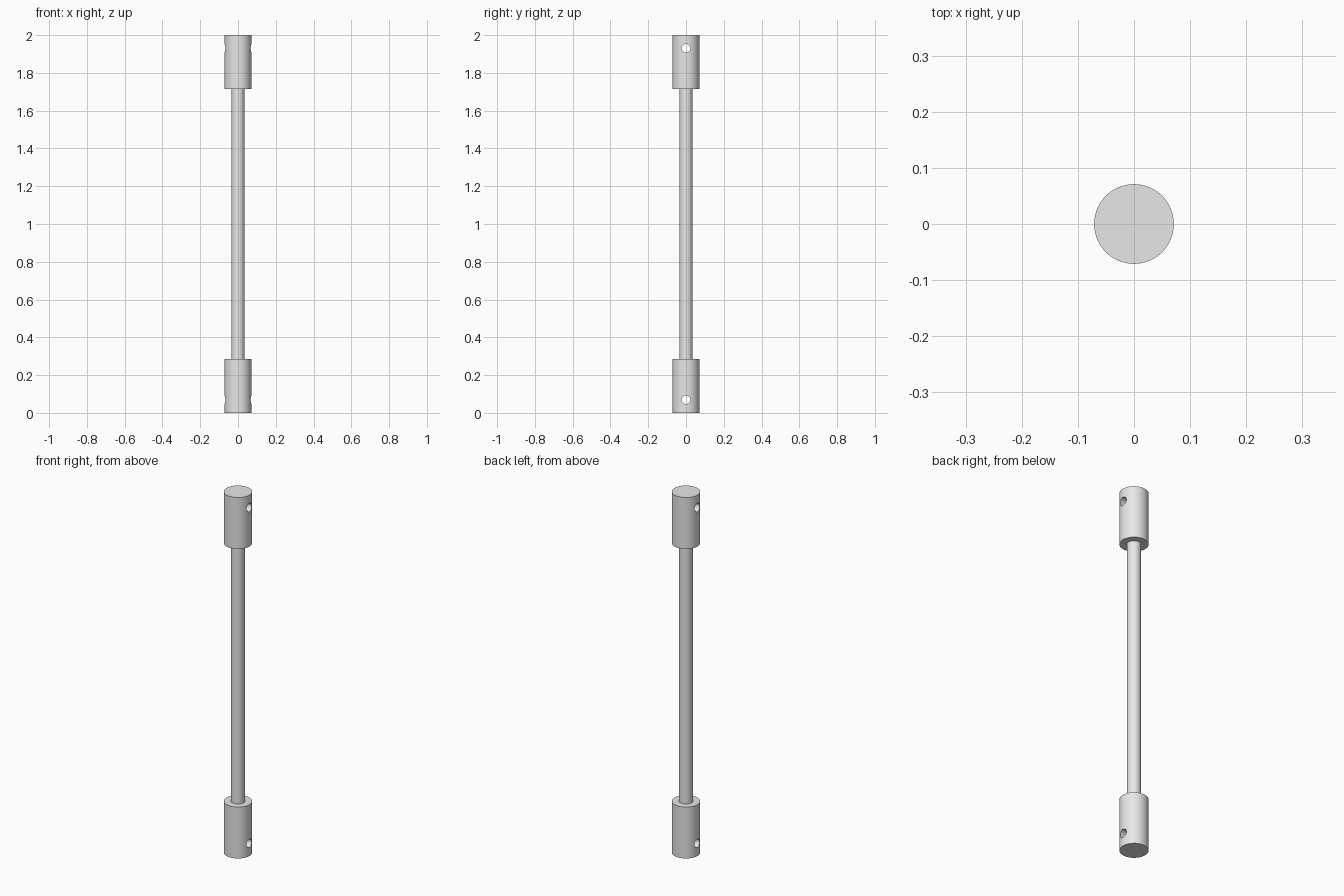
import bpy
import math

cube = bpy.data.objects.get("Cube")
if cube:
    bpy.data.objects.remove(cube, do_unlink=True)

COLLAR_R, COLLAR_H = 0.071, 0.285
ROD_R, HOLE_R, HOLE_Z = 0.035, 0.023, 0.07
HEIGHT = 2.0

# Plain light grey metal
grey = bpy.data.materials.new("light grey metal")
grey.use_nodes = True
grey.diffuse_color = (0.8, 0.8, 0.8, 1)
grey.node_tree.nodes["Principled BSDF"].inputs["Base Color"].default_value = grey.diffuse_color


def cylinder(name, radius, depth, z, turn=0.0, sides=64):
    bpy.ops.mesh.primitive_cylinder_add(vertices=sides, radius=radius, depth=depth,
                                        location=(0, 0, z), rotation=(0, turn, 0))
    obj = bpy.context.object
    obj.name = name
    obj.data.materials.append(grey)
    return obj


def smooth(obj):
    bpy.ops.object.select_all(action="DESELECT")
    obj.select_set(True)
    bpy.context.view_layer.objects.active = obj
    bpy.ops.object.shade_smooth_by_angle(angle=math.radians(30))


# Thin rod, seated slightly inside both collars
rod = cylinder("rod", ROD_R, HEIGHT - 2 * COLLAR_H + 0.02, HEIGHT / 2)
smooth(rod)

# Solid end collars, each with a pin hole running left to right
for name, z, hole_z in (("bottom", COLLAR_H / 2, HOLE_Z),
                        ("top", HEIGHT - COLLAR_H / 2, HEIGHT - HOLE_Z)):
    collar = cylinder(name + "_collar", COLLAR_R, COLLAR_H, z)
    cutter = cylinder(name + "_hole_cutter", HOLE_R, 0.3, hole_z, math.pi / 2, 32)
    cut = collar.modifiers.new("pin hole", "BOOLEAN")
    cut.operation = "DIFFERENCE"
    cut.solver = "EXACT"
    cut.object = cutter
    bpy.ops.object.select_all(action="DESELECT")
    collar.select_set(True)
    bpy.context.view_layer.objects.active = collar
    bpy.ops.object.modifier_apply(modifier=cut.name)
    bpy.data.objects.remove(cutter, do_unlink=True)
    smooth(collar)
